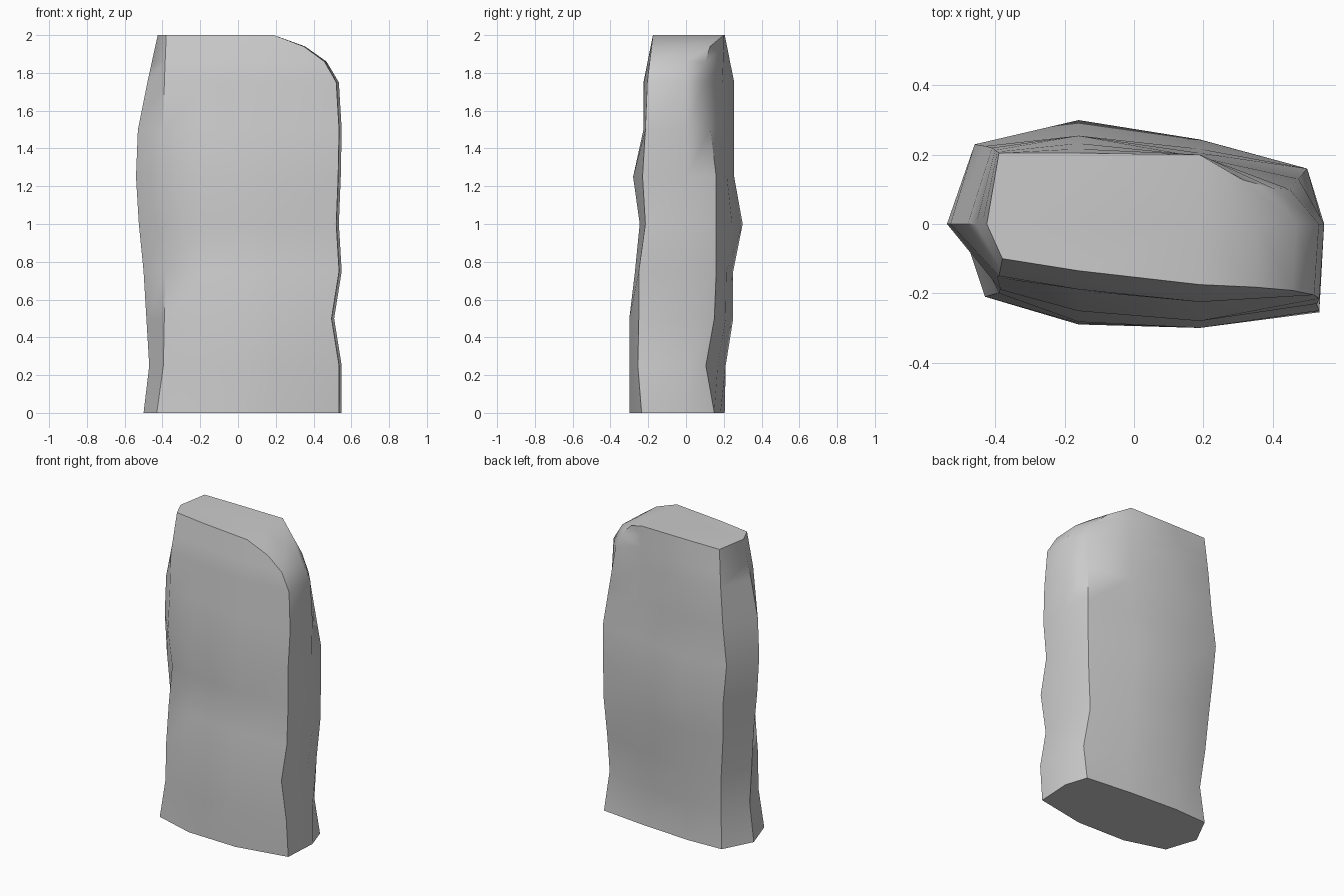
import bpy, bmesh, math

if "Cube" in bpy.data.objects:
    bpy.data.objects.remove(bpy.data.objects["Cube"])

# Edge profiles of the stone, one value per 0.25 of height
FL_X = [-.43, -.395, -.39, -.385, -.38, -.385, -.395, -.39, -.38]
FL_Y = [-.21, -.20, -.20, -.18, -.15, -.19, -.155, -.15, -.10]
FB_Y = [-.30, -.30, -.30, -.27, -.245, -.28, -.225, -.225, -.175]
FR_X = [.535, .535, .495, .535, .52, .53, .535, .52, .19]
FR_Y = [-.235, -.255, -.25, -.25, -.215, -.23, -.215, -.205, -.175]
BR_X = [.50, .49, .475, .495, .50, .50, .475, .45, .19]
BR_Y = [.15, .105, .15, .16, .16, .16, .13, .10, .20]
BA_Y = [.205, .21, .25, .25, .30, .255, .255, .255, .205]
BL_X = [-.40, -.38, -.40, -.42, -.435, -.46, -.43, -.41, -.39]
BL_Y = [.195, .175, .20, .21, .23, .23, .225, .22, .205]
LM_X = [-.50, -.47, -.485, -.50, -.525, -.54, -.53, -.48, -.425]

# Extra levels near the top carry the rounded right shoulder: (height, drop)
LEVELS = [(i * .25, 0) for i in range(8)] + [(1.86, .19), (1.94, .52), (2, 1)]


def ring(z, drop):
    i = min(int(z / .25), 7)
    t = z / .25 - i

    def at(profile, f=t):
        return profile[i] + (profile[i + 1] - profile[i]) * f

    shoulder = drop if i == 7 else t
    bend = drop ** 2 if i == 7 else t
    fb, ba = at(FB_Y), at(BA_Y)
    fr_x, br_x = at(FR_X, shoulder), at(BR_X, shoulder)
    br_y = at(BR_Y, bend)
    bb = ba * .6 + at(BR_Y) * .4
    if drop == 1:
        bb = br_y
    return [(at(FL_X), at(FL_Y)), (-.16, fb + .01 + .015 * z), (.19, fb),
            (fr_x, at(FR_Y)), (fr_x + .014 * (1 - drop), 0), (br_x, br_y),
            (.19, bb), (-.16, ba), (at(BL_X), at(BL_Y)), (at(LM_X), 0)]


# Standing stone: loft the rings, then cap both ends
bm = bmesh.new()
rings = [[bm.verts.new((x, y, z)) for x, y in ring(z, d)] for z, d in LEVELS]
for low, high in zip(rings, rings[1:]):
    n = len(low)
    for k in range(n):
        m = (k + 1) % n
        bm.faces.new((low[k], low[m], high[m], high[k]))
bm.faces.new(rings[0][::-1])
bm.faces.new(rings[-1])
bmesh.ops.remove_doubles(bm, verts=bm.verts[:], dist=.001)
bmesh.ops.recalc_face_normals(bm, faces=bm.faces[:])
mesh = bpy.data.meshes.new("standing_stone")
bm.to_mesh(mesh)
bm.free()

stone = bpy.data.objects.new("standing_stone", mesh)
bpy.context.collection.objects.link(stone)
bpy.context.view_layer.objects.active = stone
stone.select_set(True)
bpy.ops.object.shade_smooth_by_angle(angle=math.radians(42))
